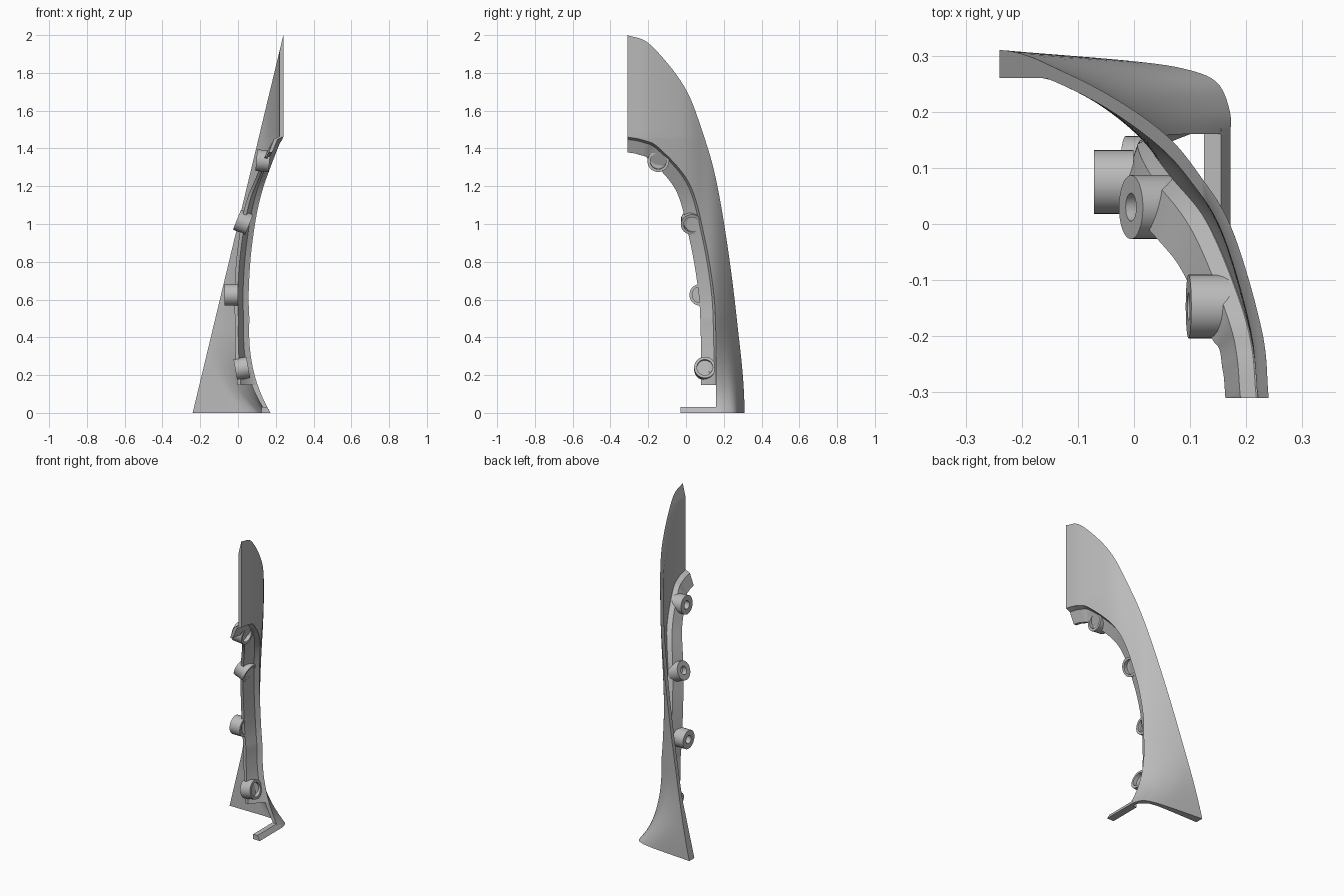
import bpy, bmesh, math
from mathutils import Vector, Matrix

if "Cube" in bpy.data.objects:
    bpy.data.objects.remove(bpy.data.objects["Cube"], do_unlink=True)

grey = bpy.data.materials.new("plain_grey")
grey.use_nodes = True
colour = (0.5, 0.5, 0.5, 1)
grey.diffuse_color = colour
grey.node_tree.nodes["Principled BSDF"].inputs["Base Color"].default_value = colour

OPEN_TOP = 1.46      # height where the opening meets the front end
FRONT = -0.31


def spline(points, steps=16):
    """Smooth curve through 2D points."""
    p = [Vector(q) for q in points]
    p = [2 * p[0] - p[1]] + p + [2 * p[-1] - p[-2]]
    out = []
    for i in range(1, len(p) - 2):
        a, b, c, d = p[i - 1:i + 3]
        for k in range(steps):
            t = k / steps
            out.append(0.5 * (2 * b + (c - a) * t + (2 * a - 5 * b + 4 * c - d) * t * t
                              + (3 * b - a - 3 * c + d) * t ** 3))
    return out + [p[-2]]


def sample(curve, u):
    u = min(max(u, 0), len(curve) - 1)
    i = min(int(u), len(curve) - 2)
    return curve[i].lerp(curve[i + 1], u - i)


def find(curve, axis, value):
    """Position along a curve where one coordinate reaches a value."""
    for i in range(len(curve) - 1):
        a, b = curve[i][axis], curve[i + 1][axis]
        if a != b and min(a, b) <= value <= max(a, b):
            return i + (value - a) / (b - a)
    rising = curve[-1][axis] > curve[0][axis]
    return len(curve) - 1 if (value > curve[0][axis]) == rising else 0


def finish(bm, name, angle=35):
    bmesh.ops.remove_doubles(bm, verts=bm.verts, dist=0.0001)
    bmesh.ops.recalc_face_normals(bm, faces=bm.faces)
    mesh = bpy.data.meshes.new(name)
    bm.to_mesh(mesh)
    bm.free()
    mesh.materials.append(grey)
    obj = bpy.data.objects.new(name, mesh)
    bpy.context.collection.objects.link(obj)
    bpy.ops.object.select_all(action='DESELECT')
    obj.select_set(True)
    bpy.context.view_layer.objects.active = obj
    bpy.ops.object.shade_smooth_by_angle(angle=math.radians(angle))
    return obj


def loft(rings, name):
    """Solid skinned over closed rings of equal size."""
    bm = bmesh.new()
    rows = [[bm.verts.new(p) for p in ring] for ring in rings]
    n = len(rows[0])
    for a, b in zip(rows, rows[1:]):
        for i in range(n):
            j = (i + 1) % n
            bm.faces.new((a[i], a[j], b[j], b[i]))
    half = n // 2
    for row in (rows[0], rows[-1]):
        for i in range(half - 1):
            quad = (row[i], row[i + 1], row[n - 2 - i], row[n - 1 - i])
            bm.faces.new(list(dict.fromkeys(quad)))
    return finish(bm, name)


# Plan curves of the wall, its flared base, and the edge of the opening (y, z)
outer = spline([(-.24, .31), (-.16, .286), (-.05, .233), (.052, .163),
                (.115, .09), (.175, -.01), (.228, -.19), (.24, -.31)])
inner = spline([(-.24, .28), (-.165, .263), (-.06, .213), (.037, .145),
                (.098, .08), (.157, -.015), (.208, -.19), (.22, -.31)])
outer_base = spline([(-.24, .31), (0, .29), (.1, .274), (.15, .25), (.171, .2), (.172, .16)])
inner_base = spline([(-.24, .26), (0, .26), (.09, .25), (.125, .23), (.148, .2), (.15, .16)])
opening = spline([(FRONT, OPEN_TOP), (-.23, 1.445), (-.14, 1.4), (.02, 1.21),
                  (.1, .92), (.145, .65), (.157, .45), (.16, .2), (.16, 0)])


def section(curve, base, z, count=24):
    """Horizontal line of the wall at height z, from slanted edge to opening."""
    cut_x = 0.24 * z - 0.24
    start = find(curve, 0, cut_x)
    end = len(curve) - 1
    if z < OPEN_TOP:
        end = find(curve, 1, sample(opening, find(opening, 1, z)).x)
    flare = max(0, 1 - z / 0.5) ** 2.5
    bow = 0.03 * math.sin(math.pi * (z - 0.5) / 0.96) if 0.5 < z < OPEN_TOP else 0
    pts = []
    for k in range(count + 1):
        s = k / count
        p = sample(curve, start + (end - start) * s)
        b = sample(base, s * (len(base) - 1)) + Vector(((cut_x + 0.24) * (1 - s), 0))
        p = p.lerp(b, flare)
        pts.append(Vector((max(p.x - bow * s, cut_x), p.y, z)))
    return pts


# Curved wall with slanted rear edge and flared foot
heights = [2 - (2 - OPEN_TOP) * (k / 24) ** 2 for k in range(25)]
heights += [OPEN_TOP * (1 - (k / 56) ** 1.6) for k in range(1, 57)]
heights[0] = 1.9995
rings = []
for z in heights:
    inside = section(inner, inner_base, z)
    for p in inside:
        p.y = min(p.y, 0.26)
    rings.append(section(outer, outer_base, z) + inside[::-1])
loft(rings, "curved_wall")

# Stepped mounting flange around the opening: (inward, sideways) profile
profile = [(0, -.004), (.012, -.03), (.08, -.058), (.08, -.076), (.01, -.05), (-.004, -.022)]
rings = []
for i, p in enumerate(opening):
    if p.y < 0.14:
        break
    t = opening[i + 1] - opening[max(i - 1, 0)]
    n = Vector((t.y, -t.x)).normalized()
    if i == 0:
        n = Vector((0, -1))
    x = section(outer, outer_base, p.y)[-1].x
    ring = []
    for a, dx in profile:
        pull = max(0, x - 0.06) * 0.7 * a / 0.08 if p.y < 0.5 else 0
        ring.append(Vector((x + dx - pull, max(p.x + n.x * a, FRONT), p.y + n.y * a)))
    rings.append(ring)
loft(rings, "mounting_flange")

# Foot tab reaching forward at the base
loft([[(.125, y, 0), (.172, y, 0), (.155, y, .03), (.125, y, .03)] for y in (-.03, .17)],
     "foot_tab")

# Screw bosses: recessed on both ends, turned around a sideways axis
boss = [(0, 0), (0, .025), (-.035, .025), (-.035, .057),
        (.035, .057), (.035, .042), (.012, .042), (.012, 0)]
places = [("upper", (.132, -.147, 1.335), 5), ("upper_middle", (.027, .03, 1.01), 22),
          ("lower_middle", (-.036, .075, .625), 0), ("lower", (.02, .1, .235), -10)]
for label, centre, tilt in places:
    bm = bmesh.new()
    verts = [bm.verts.new((a, r, 0)) for a, r in boss]
    edges = [bm.edges.new(e) for e in zip(verts, verts[1:])]
    bmesh.ops.spin(bm, geom=verts + edges, cent=(0, 0, 0), axis=(1, 0, 0),
                   angle=2 * math.pi, steps=32)
    turn = Matrix.Rotation(math.radians(tilt), 4, 'Y')
    bmesh.ops.transform(bm, matrix=Matrix.Translation(centre) @ turn, verts=bm.verts)
    finish(bm, label + "_screw_boss")
